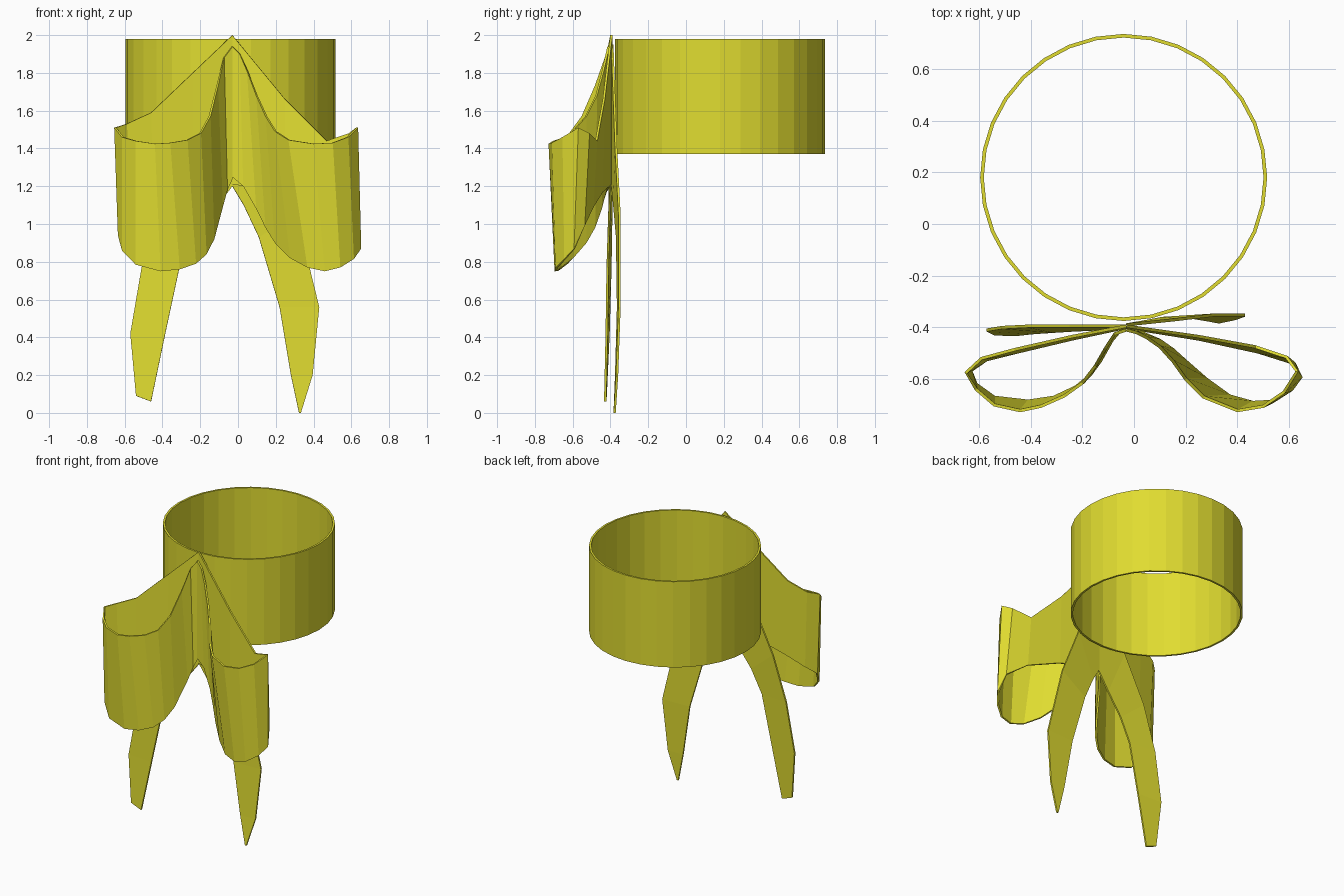
import bpy, bmesh
from math import sin, cos, pi

mat = bpy.data.materials.new("yellow_ribbon")
mat.diffuse_color = (0.75, 0.72, 0.03, 1)


def ribbon(name, edge_a, edge_b, thick=0.012, closed=False):
    """Flat-faced strip between two matching edges, thickened."""
    bm = bmesh.new()
    a = [bm.verts.new(p) for p in edge_a]
    b = [bm.verts.new(p) for p in edge_b]
    n = len(a)
    for i in range(n if closed else n - 1):
        j = (i + 1) % n
        bm.faces.new((a[i], b[i], b[j], a[j]))
    bmesh.ops.recalc_face_normals(bm, faces=bm.faces)
    me = bpy.data.meshes.new(name)
    bm.to_mesh(me)
    bm.free()
    me.materials.append(mat)
    ob = bpy.data.objects.new(name, me)
    bpy.context.collection.objects.link(ob)
    mod = ob.modifiers.new("thickness", 'SOLIDIFY')
    mod.thickness = thick
    mod.offset = 0
    return ob


# Round band
def circle(z, r=0.548, n=32):
    return [(-0.04 + r * cos(2 * pi * i / n), 0.18 + r * sin(2 * pi * i / n), z)
            for i in range(n)]


ribbon("band", circle(1.98), circle(1.37), 0.014, closed=True)

# Left bow loop: front face, outer bend, then back face to the knot
ribbon("left_loop",
       [(-0.03, -0.41, 1.94), (-0.075, -0.425, 1.88), (-0.11, -0.48, 1.73),
        (-0.15, -0.55, 1.57), (-0.2, -0.615, 1.48), (-0.27, -0.665, 1.445),
        (-0.36, -0.705, 1.43), (-0.44, -0.722, 1.425), (-0.54, -0.7, 1.44),
        (-0.61, -0.64, 1.46), (-0.65, -0.575, 1.51), (-0.59, -0.52, 1.53),
        (-0.46, -0.485, 1.59), (-0.24, -0.435, 1.8), (-0.03, -0.395, 2.0)],
       [(-0.03, -0.41, 1.24), (-0.06, -0.42, 1.18), (-0.085, -0.45, 1.09),
        (-0.13, -0.53, 0.92), (-0.17, -0.585, 0.84), (-0.225, -0.63, 0.79),
        (-0.31, -0.67, 0.76), (-0.41, -0.685, 0.75), (-0.54, -0.67, 0.785),
        (-0.61, -0.62, 0.86), (-0.63, -0.57, 0.94), (-0.57, -0.525, 0.99),
        (-0.45, -0.495, 1.05), (-0.24, -0.445, 1.14), (-0.03, -0.4, 1.21)])

# Right bow loop
ribbon("right_loop",
       [(-0.03, -0.41, 1.94), (0.01, -0.42, 1.9), (0.05, -0.44, 1.81),
        (0.1, -0.475, 1.68), (0.15, -0.53, 1.57), (0.2, -0.6, 1.49),
        (0.27, -0.67, 1.445), (0.4, -0.722, 1.425), (0.5, -0.705, 1.43),
        (0.58, -0.65, 1.46), (0.63, -0.57, 1.51), (0.59, -0.515, 1.48),
        (0.47, -0.475, 1.44), (0.25, -0.435, 1.66), (-0.03, -0.395, 2.0)],
       [(-0.03, -0.41, 1.25), (0.03, -0.42, 1.2), (0.1, -0.45, 1.08),
        (0.15, -0.485, 0.98), (0.2, -0.53, 0.9), (0.28, -0.6, 0.82),
        (0.37, -0.665, 0.77), (0.46, -0.69, 0.75), (0.54, -0.685, 0.77),
        (0.61, -0.64, 0.815), (0.647, -0.59, 0.87), (0.62, -0.54, 0.99),
        (0.48, -0.495, 1.09), (0.25, -0.445, 1.17), (-0.03, -0.4, 1.21)])

# Hanging tails behind the loops
ribbon("left_tail",
       [(-0.03, -0.395, 1.95), (-0.25, -0.395, 1.4), (-0.41, -0.395, 1.08),
        (-0.51, -0.4, 0.77), (-0.57, -0.41, 0.42), (-0.54, -0.425, 0.09)],
       [(-0.03, -0.395, 1.2), (-0.12, -0.405, 1.08), (-0.23, -0.41, 0.93),
        (-0.31, -0.415, 0.77), (-0.385, -0.42, 0.42), (-0.46, -0.428, 0.06)])
ribbon("right_tail",
       [(-0.03, -0.39, 1.95), (0.16, -0.37, 1.4), (0.31, -0.352, 1.05),
        (0.43, -0.352, 0.56), (0.395, -0.365, 0.2), (0.333, -0.378, 0.0)],
       [(-0.03, -0.39, 1.2), (0.03, -0.38, 1.1), (0.11, -0.365, 0.93),
        (0.22, -0.36, 0.56), (0.28, -0.37, 0.2), (0.323, -0.378, 0.0)])
